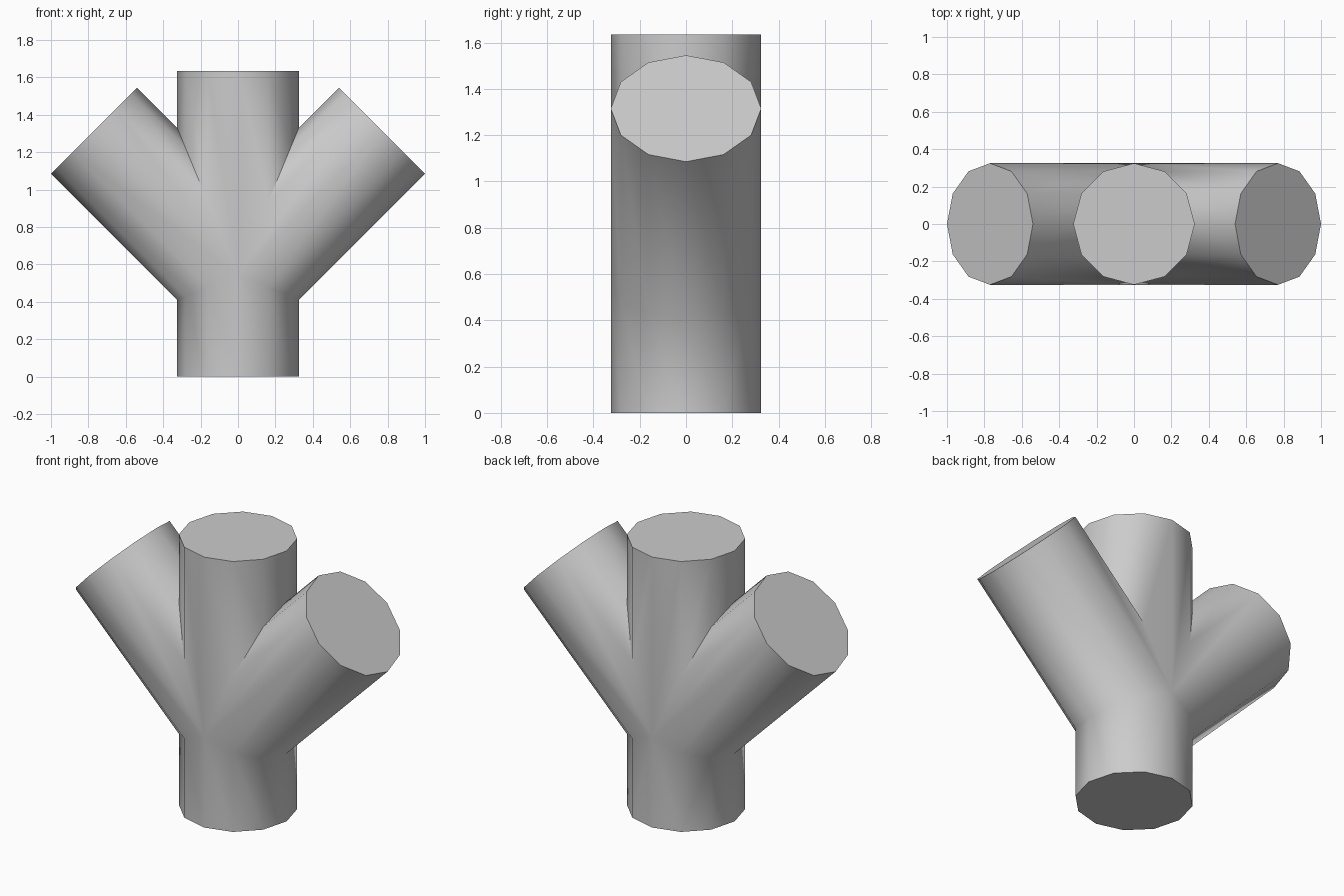
import bpy
import math
from mathutils import Vector

cube = bpy.data.objects.get("Cube")
if cube:
    bpy.data.objects.remove(cube)

RADIUS = 0.325
SIDES = 12
HEIGHT = 1.635
JOINT = Vector((0, 0, 0.545))  # where the three axes meet
BRANCH = 1.089

grey = bpy.data.materials.new("plain_grey")
grey.use_nodes = True
colour = (0.6, 0.6, 0.6, 1)
grey.diffuse_color = colour
grey.node_tree.nodes["Principled BSDF"].inputs["Base Color"].default_value = colour


def pipe(name, start, tilt, length):
    """Closed cylinder from start, tilted in the xz plane."""
    axis = Vector((math.sin(tilt), 0, math.cos(tilt)))
    bpy.ops.mesh.primitive_cylinder_add(
        vertices=SIDES, radius=RADIUS, depth=length,
        location=start + axis * length / 2, rotation=(0, tilt, 0))
    obj = bpy.context.object
    obj.name = name
    obj.data.materials.append(grey)
    return obj


# Upright column
column = pipe("pipe_junction", Vector((0, 0, 0)), 0, HEIGHT)

# Two slanted branches merged into the column
for side, name in ((1, "left_branch"), (-1, "right_branch")):
    branch = pipe(name, JOINT, side * math.radians(45), BRANCH)
    union = column.modifiers.new(name, 'BOOLEAN')
    union.operation = 'UNION'
    union.solver = 'EXACT'
    union.object = branch
    bpy.ops.object.select_all(action='DESELECT')
    column.select_set(True)
    bpy.context.view_layer.objects.active = column
    bpy.ops.object.modifier_apply(modifier=union.name)
    bpy.data.objects.remove(branch)

# Round walls smooth, flat ends and deep creases sharp
bpy.ops.object.shade_smooth_by_angle(angle=math.radians(50))
